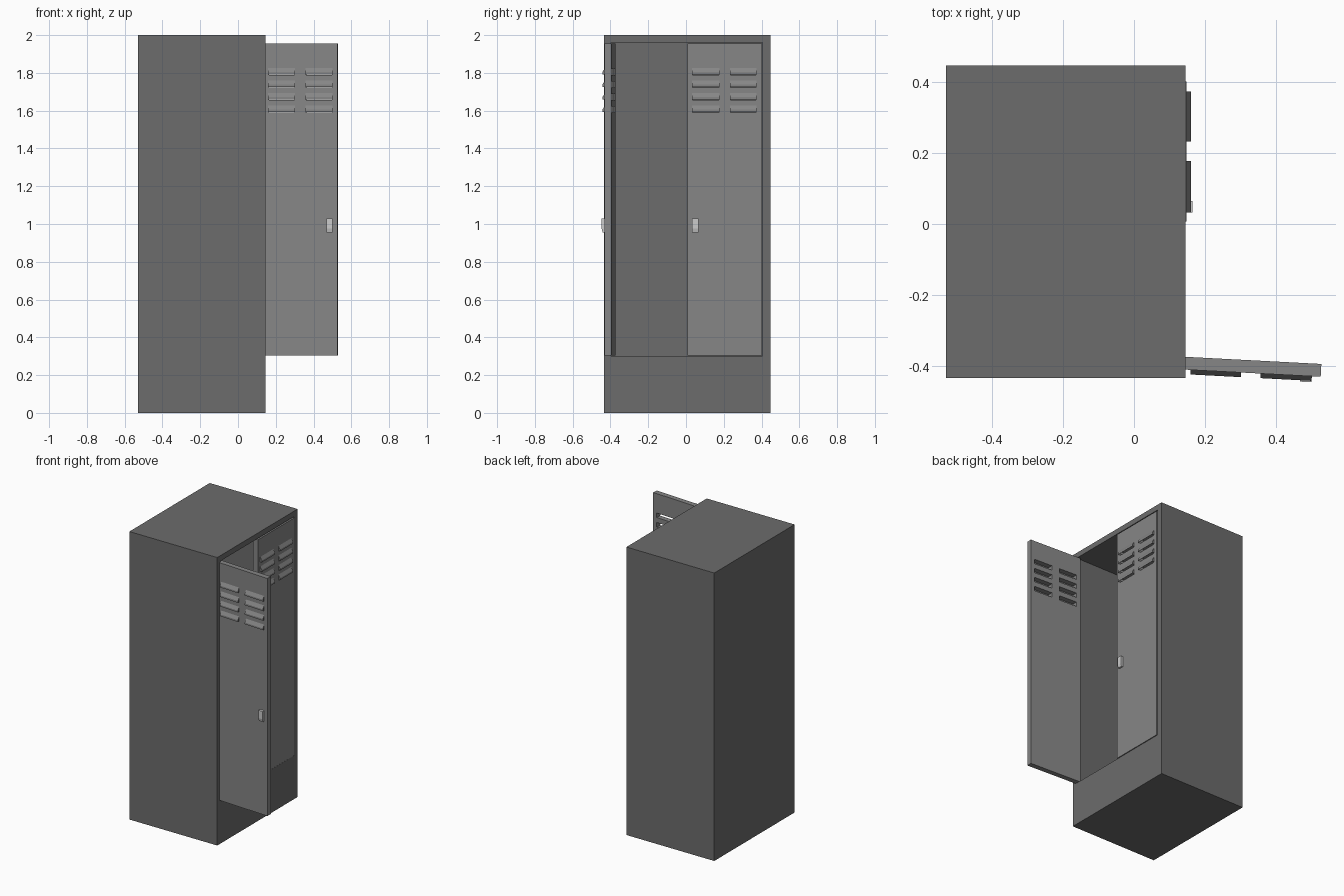
import bpy, bmesh, math
from mathutils import Matrix

if "Cube" in bpy.data.objects:
    bpy.data.objects.remove(bpy.data.objects["Cube"])


def add_box(bm, lo, hi):
    size = [b - a for a, b in zip(lo, hi)]
    mid = [(a + b) / 2 for a, b in zip(lo, hi)]
    bmesh.ops.create_cube(bm, size=1, matrix=Matrix.Translation(mid) @ Matrix.Diagonal((*size, 1)))


def finish(name, bm, mat=None, place=Matrix(), mirror=False):
    if mirror:
        bmesh.ops.scale(bm, vec=(1, -1, 1), verts=bm.verts)
        bmesh.ops.reverse_faces(bm, faces=bm.faces)
    bm.transform(place)
    mesh = bpy.data.meshes.new(name)
    bm.to_mesh(mesh)
    bm.free()
    if mat:
        mesh.materials.append(mat)
    ob = bpy.data.objects.new(name, mesh)
    bpy.context.collection.objects.link(ob)
    return ob


def paint(name, v):
    mat = bpy.data.materials.new(name)
    mat.diffuse_color = (v, v, v, 1)
    mat.use_nodes = True
    mat.node_tree.nodes["Principled BSDF"].inputs["Base Color"].default_value = mat.diffuse_color
    return mat


def cut(ob, cutter):
    mod = ob.modifiers.new("cut", 'BOOLEAN')
    mod.operation = 'DIFFERENCE'
    mod.solver = 'EXACT'
    mod.object = cutter
    cutter.hide_render = True
    cutter.hide_viewport = True


def extrude_profile(bm, profile, y0, y1, skip=()):
    # x/z profile swept along y; edges listed in skip stay open
    a = [bm.verts.new((x, y0, z)) for x, z in profile]
    b = [bm.verts.new((x, y1, z)) for x, z in profile]
    bm.faces.new(a)
    bm.faces.new(b[::-1])
    n = len(profile)
    for i in range(n):
        if i not in skip:
            j = (i + 1) % n
            bm.faces.new((a[j], a[i], b[i], b[j]))
    bmesh.ops.recalc_face_normals(bm, faces=bm.faces)


DARK, MID, LIGHT = paint("dark_grey", 0.15), paint("mid_grey", 0.24), paint("light_grey", 0.75)

# Cabinet shell with a hollow above a solid plinth, opening towards +x
bm = bmesh.new()
add_box(bm, (-0.53, -0.435, 0), (0.145, 0.447, 2))
body = finish("cabinet_body", bm, DARK)
bm = bmesh.new()
add_box(bm, (-0.49, -0.397, 0.302), (0.3, 0.405, 1.962))
cut(body, finish("cabinet_cutter", bm, DARK))

ROWS = [1.593 + 0.0665 * i for i in range(4)]
COLS = [(0.028, 0.17), (0.225, 0.37)]
HALF = 0.018


def build_door(side, place, mirror):
    # Door slab, hinge at the local origin
    bm = bmesh.new()
    add_box(bm, (-HALF, 0, 0.305), (HALF, 0.395, 1.955))
    door = finish(side + "_door", bm, MID, place, mirror)

    # Vent slots through the slab
    bm = bmesh.new()
    for z in ROWS:
        for u0, u1 in COLS:
            add_box(bm, (-0.05, u0 + 0.003, z - 0.004), (0.05, u1 - 0.003, z + 0.028))
    cut(door, finish(side + "_slot_cutter", bm, MID, place, mirror))

    # Louvre hoods, open underneath and behind
    bm = bmesh.new()
    for z in ROWS:
        for u0, u1 in COLS:
            prof = [(HALF, z + 0.034), (HALF + 0.013, z + 0.012),
                    (HALF + 0.013, z), (HALF, z)]
            extrude_profile(bm, prof, u0, u1, skip=(2, 3))
    hoods = finish(side + "_louvres", bm, MID, place, mirror)
    hoods.modifiers.new("thickness", 'SOLIDIFY').thickness = 0.002

    # Latch handle
    bm = bmesh.new()
    prof = [(HALF, 0.955), (HALF + 0.012, 0.955), (HALF + 0.017, 0.975),
            (HALF + 0.017, 1.03), (HALF, 1.03)]
    extrude_profile(bm, prof, 0.337, 0.37)
    finish(side + "_handle", bm, LIGHT, place, mirror)


# Closed door is mirrored; the other swings open a little past a right angle
build_door("closed", Matrix.Translation((0.13, 0.402, 0)), True)
build_door("open", Matrix.Translation((0.133, -0.392, 0)) @ Matrix.Rotation(math.radians(-93), 4, 'Z'), False)
